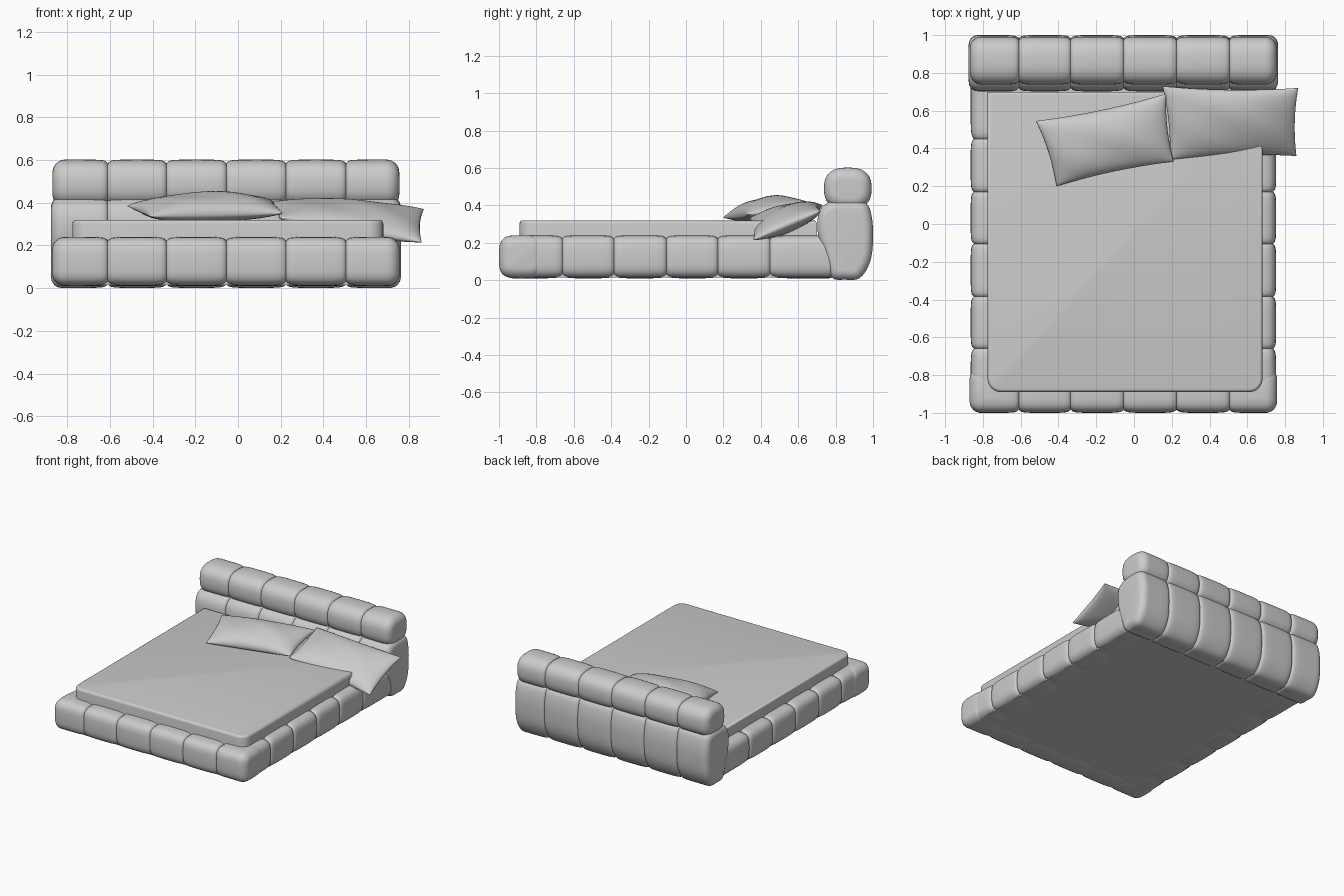
import bpy, bmesh, math
from mathutils import Vector

cube = bpy.data.objects.get("Cube")
if cube:
    bpy.data.objects.remove(cube)

fabric = bpy.data.materials.new("grey fabric")
fabric.use_nodes = True
GREY = (0.6, 0.6, 0.6, 1)
fabric.diffuse_color = GREY
fabric.node_tree.nodes["Principled BSDF"].inputs["Base Color"].default_value = GREY


def finish(name, bm, angle=50):
    bmesh.ops.remove_doubles(bm, verts=bm.verts, dist=1e-5)
    bmesh.ops.recalc_face_normals(bm, faces=bm.faces)
    mesh = bpy.data.meshes.new(name)
    bm.to_mesh(mesh)
    bm.free()
    obj = bpy.data.objects.new(name, mesh)
    bpy.context.collection.objects.link(obj)
    mesh.materials.append(fabric)
    bpy.ops.object.select_all(action='DESELECT')
    obj.select_set(True)
    bpy.context.view_layer.objects.active = obj
    bpy.ops.object.shade_smooth_by_angle(angle=math.radians(angle))
    return obj


def spow(v, p):
    return math.copysign(abs(v) ** p, v)


def oval(cx, cz, hx, hz, n, count=40):
    """Superellipse section."""
    ring = [2 * math.pi * i / count for i in range(count)]
    return [Vector((cx + hx * spow(math.cos(t), 2 / n), cz + hz * spow(math.sin(t), 2 / n))) for t in ring]


def smooth_loop(points, steps=4):
    """Closed Catmull-Rom section through a few points."""
    p = [Vector(q) for q in points]
    out = []
    for i in range(len(p)):
        a, b, c, d = (p[(i + k) % len(p)] for k in (-1, 0, 1, 2))
        for s in range(steps):
            t = s / steps
            out.append(0.5 * (2 * b + (c - a) * t + (2 * a - 5 * b + 4 * c - d) * t * t
                              + (3 * b - a - 3 * c + d) * t ** 3))
    return out


def tufted_roll(name, section, seams, axis, radius=0.06, pinch=0.018):
    """Sweep a section along x or y, pulled in at each seam and rounded at both ends."""
    n = len(section)
    area = sum(section[i - 1].cross(section[i]) for i in range(n))
    normals = []
    for i in range(n):
        d = section[(i + 1) % n] - section[i - 1]
        normals.append(Vector((d.y, -d.x)).normalized() * math.copysign(1, area))
    stations = []
    for k in range(len(seams) - 1):
        a, b = seams[k], seams[k + 1]
        for i in range(25):
            u = -math.cos(math.pi * i / 24)
            s = (a + b) / 2 + u * (b - a) / 2
            first, last = k == 0 and u < 0, k == len(seams) - 2 and u > 0
            if first or last:
                edge = min(1, (1 - abs(u)) * (b - a) / 2 / radius)
                inset = radius * (1 - math.sqrt(1 - (1 - edge) ** 2))
            else:
                inset = pinch * (0.35 * u ** 4 + 0.65 * u ** 16)
            stations.append((s, inset))
    bm = bmesh.new()
    rings = []
    for s, inset in stations:
        ring = []
        for p, nrm in zip(section, normals):
            q = p - nrm * inset
            ring.append(bm.verts.new((s, q.x, q.y) if axis == 'x' else (q.x, s, q.y)))
        rings.append(ring)
    for r0, r1 in zip(rings, rings[1:]):
        for i in range(n):
            bm.faces.new((r0[i - 1], r0[i], r1[i], r1[i - 1]))
    bm.faces.new(rings[0])
    bm.faces.new(rings[-1])
    return finish(name, bm)


def rounded_slab(name, x0, x1, y0, y1, z0, z1, corner, edge):
    """Box with rounded front corners and softened edges."""
    bm = bmesh.new()
    outline = [(x0, y1), (x1, y1)]
    for cx, start in ((x1 - corner, 0), (x0 + corner, -90)):
        for i in range(7):
            a = math.radians(start - 15 * i)
            outline.append((cx + corner * math.cos(a), y0 + corner + corner * math.sin(a)))
    base = bm.faces.new([bm.verts.new((x, y, z0)) for x, y in outline])
    top = bmesh.ops.extrude_face_region(bm, geom=[base])
    verts = [g for g in top["geom"] if isinstance(g, bmesh.types.BMVert)]
    bmesh.ops.translate(bm, verts=verts, vec=(0, 0, z1 - z0))
    if edge:
        rim = [e for e in bm.edges if all(v in verts for v in e.verts)]
        bmesh.ops.bevel(bm, geom=rim, offset=edge, segments=4, profile=0.5, affect='EDGES')
    return finish(name, bm)


def pillow(name, corners, up, down, res=28):
    """Puffed cushion stretched between front-left, front-right, back-right and back-left corners."""
    fl, fr, br, bl = (Vector(c) for c in corners)
    normal = (fr - fl).cross(bl - fl).normalized()
    bm = bmesh.new()
    for height in (up, -down):
        grid = []
        for j in range(res + 1):
            row = []
            for i in range(res + 1):
                u, v = -math.cos(math.pi * i / res), -math.cos(math.pi * j / res)
                # sides bow inward between the pointed corners
                a = (1 + u * (1 - 0.04 * (1 - v * v))) / 2
                b = (1 + v * (1 - 0.08 * (1 - u * u))) / 2
                p = fl.lerp(fr, a).lerp(bl.lerp(br, a), b)
                puff = ((1 - u * u) * (1 - v * v)) ** 0.45
                crease = 1 + 0.06 * math.sin(5 * u + 3 * v) * (1 - v * v)
                row.append(bm.verts.new(p + normal * height * puff * crease))
            grid.append(row)
        for j in range(res):
            for i in range(res):
                bm.faces.new((grid[j][i], grid[j][i + 1], grid[j + 1][i + 1], grid[j + 1][i]))
    return finish(name, bm, 70)


# Upholstered frame
cross_seams = [-0.61, -0.335, -0.055, 0.225, 0.505]
side_seams = [-0.985, -0.66, -0.385, -0.105, 0.17, 0.45, 0.82]
tufted_roll("front_rail", oval(-0.88, 0.125, 0.12, 0.115, 3.6), [-0.87] + cross_seams + [0.757], 'x')
tufted_roll("right_rail", oval(-0.755, 0.125, 0.11, 0.115, 3.6), side_seams, 'y')
tufted_roll("left_rail", oval(0.643, 0.125, 0.11, 0.115, 3.6), side_seams, 'y')
rounded_slab("base_panel", -0.82, 0.71, -0.95, 0.9, 0.015, 0.2, 0.05, 0)

# Headboard: tall lower cushion with a bolster on top
lower = [(0.78, 0.015), (0.74, 0.12), (0.705, 0.25), (0.71, 0.36), (0.76, 0.415), (0.86, 0.43),
         (0.96, 0.415), (0.993, 0.34), (1.0, 0.22), (0.985, 0.1), (0.93, 0.012), (0.85, 0.003)]
tufted_roll("headboard_lower", smooth_loop(lower), [-0.875] + cross_seams + [0.762], 'x', 0.05)
tufted_roll("headboard_bolster", oval(0.865, 0.49, 0.127, 0.112, 2.6), [-0.868] + cross_seams + [0.755], 'x')

# Mattress and pillows
rounded_slab("mattress", -0.775, 0.68, -0.89, 0.7, 0.18, 0.32, 0.07, 0.018)
pillow("right_pillow", [(-0.41, 0.2, 0.335), (0.21, 0.33, 0.35), (0.17, 0.69, 0.4), (-0.52, 0.545, 0.385)], 0.08, 0.05)
pillow("left_pillow", [(0.19, 0.34, 0.33), (0.86, 0.36, 0.215), (0.87, 0.72, 0.37), (0.15, 0.73, 0.4)], 0.07, 0.065)
